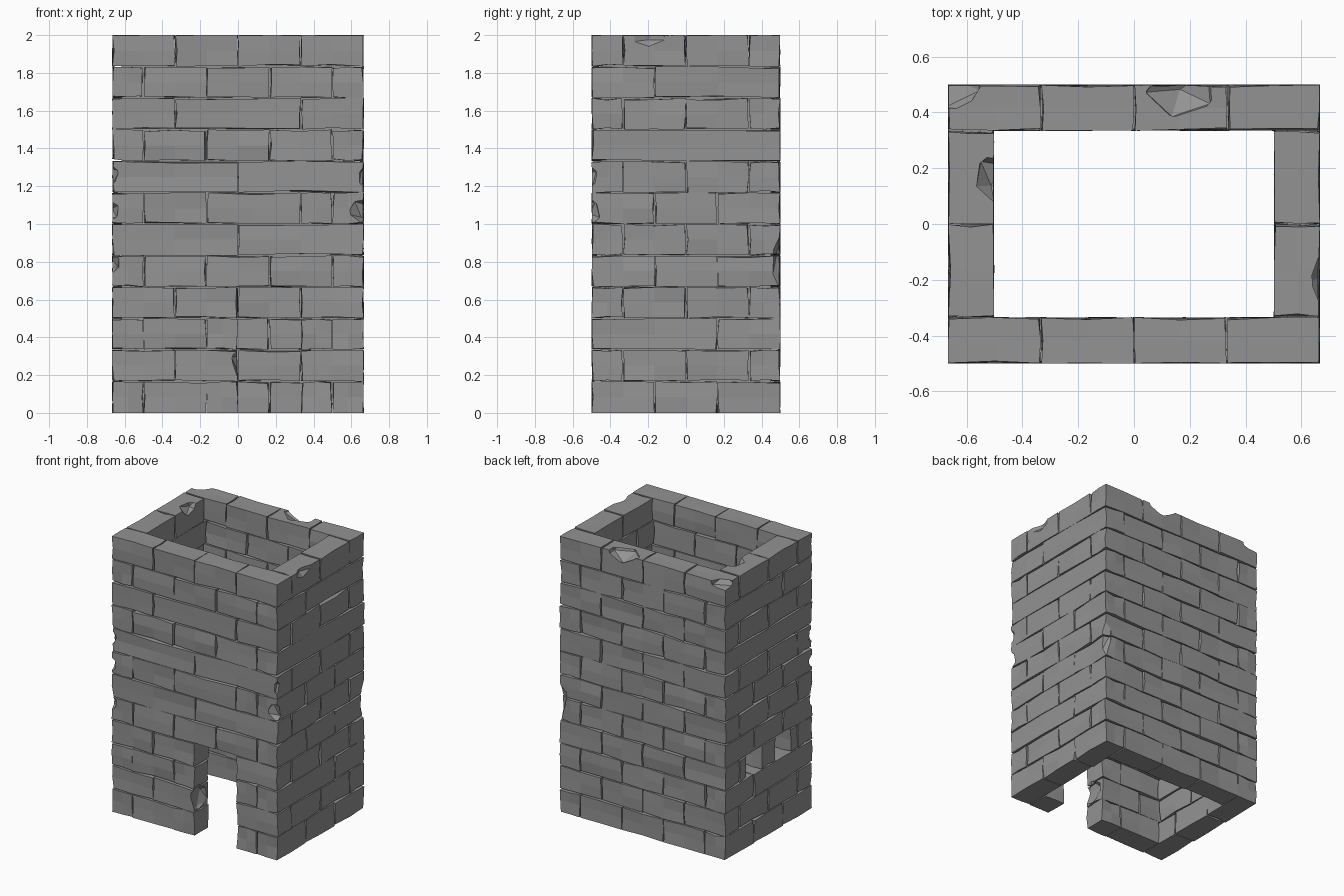
import bpy, bmesh, random
from mathutils import Matrix, Vector, Euler

if "Cube" in bpy.data.objects:
    bpy.data.objects.remove(bpy.data.objects["Cube"])

random.seed(7)
U = 1 / 6  # brick module: wall thickness and course height

stone = bpy.data.materials.new("dark_stone")
stone.diffuse_color = (0.29, 0.29, 0.29, 1)
stone.use_nodes = True
stone.node_tree.nodes["Principled BSDF"].inputs["Base Color"].default_value = stone.diffuse_color


def make_object(name, bm):
    bmesh.ops.recalc_face_normals(bm, faces=bm.faces)
    mesh = bpy.data.meshes.new(name)
    bm.to_mesh(mesh)
    bm.free()
    mesh.materials.append(stone)
    obj = bpy.data.objects.new(name, mesh)
    bpy.context.collection.objects.link(obj)
    return obj


def box(bm, lo, hi):
    """Box between two corners given in brick modules."""
    lo, hi = Vector(lo) * U, Vector(hi) * U
    m = Matrix.Translation((lo + hi) / 2) @ Matrix.Diagonal((*(hi - lo), 1))
    return bmesh.ops.create_cube(bm, size=1, matrix=m)["verts"]


def brick(bm, lo, hi):
    """Rough-hewn block: faces wander slightly inwards from the box."""
    first = len(bm.verts)
    verts = box(bm, lo, hi)
    edges = list({e for v in verts for e in v.link_edges})
    bmesh.ops.subdivide_edges(bm, edges=edges, cuts=1, use_grid_fill=True)
    bm.verts.ensure_lookup_table()
    lo, hi = Vector(lo) * U, Vector(hi) * U
    for v in bm.verts[first:]:
        for a in range(3):
            push = 0.0006 + 0.011 * random.random() ** 2
            if a == 2 and (v.co.z < 1e-4 or v.co.z > 1.9999):
                push = 0 if v.co.z < 1 else push * 0.3
            if abs(v.co[a] - lo[a]) < 1e-4:
                v.co[a] += push
            elif abs(v.co[a] - hi[a]) < 1e-4:
                v.co[a] -= push


# Vertical joints of each course, bottom to top, in modules
FRONT = [(-1, 0, 2), (-2, 0, 2), (-1, 0, 2), (-2, 0, 2), (-1, 1), (0,),
         (-1, 2), (0,), (-1, 1), (-2, 2), (-1, 1), (-2, 0, 2)]
SIDE = [(-1, 1), (0,), (1,), (0,), (-1, 1), (0,),
        (-1, 1), (0,), (), (0,), (-1,), (0,)]

# Brick courses, corners alternately bonded
bm = bmesh.new()
for z in range(12):
    fx, sy = (3, 3) if z % 2 == 0 else (4, 2)
    back = (-1, 1) if z % 2 == 0 else (-2, 0, 2)
    left = (-1.5, -0.5, 0.5, 1.5) if z == 3 else SIDE[z]

    def spans(end, joints):
        e = [-end, *joints, end]
        return list(zip(e, e[1:]))

    for a, b in spans(fx, FRONT[z]):
        if not (z < 4 and (a, b) == (0, 2)):  # doorway
            brick(bm, (a, -3, z), (b, -2, z + 1))
    for a, b in spans(fx, back):
        brick(bm, (a, 2, z), (b, 3, z + 1))
    for a, b in spans(sy, SIDE[z]):
        brick(bm, (3, a, z), (4, b, z + 1))
    for a, b in spans(sy, left):
        if not (z == 3 and (a, b) in ((-1.5, -0.5), (0.5, 1.5))):  # two windows
            brick(bm, (-4, a, z), (-3, b, z + 1))
bricks = make_object("brick_walls", bm)

# Broken-off chips: centre and radii
CHIPS = [
    ((.17, .48, 2.03), (.14, .11, .10)), ((-.66, .52, 2.02), (.14, .13, .07)),
    ((-.50, .16, 2.02), (.07, .10, .08)), ((.69, -.20, 2.0), (.06, .11, .08)),
    ((.69, .52, .77), (.08, .08, .22)), ((-.685, -.51, 1.26), (.06, .06, .07)),
    ((.69, -.52, 1.06), (.12, .07, .08)), ((-.685, -.51, 1.07), (.06, .06, .06)),
    ((.69, -.51, 1.25), (.06, .05, .07)), ((-.69, -.52, .79), (.08, .06, .07)),
    ((.01, -.45, .25), (.045, .12, .11)),
]
bm = bmesh.new()
for pos, radii in CHIPS:
    turn = Euler([random.uniform(-.3, .3) for _ in range(3)]).to_matrix().to_4x4()
    m = Matrix.Translation(pos) @ turn @ Matrix.Diagonal((*radii, 1))
    bmesh.ops.create_icosphere(bm, subdivisions=1, radius=1, matrix=m)
cutter = make_object("chip_cutter", bm)
cutter.hide_render = True
mod = bricks.modifiers.new("chips", "BOOLEAN")
mod.operation, mod.solver, mod.object = "DIFFERENCE", "EXACT", cutter
bpy.context.view_layer.objects.active = bricks
bpy.ops.object.modifier_apply(modifier=mod.name)
bpy.data.objects.remove(cutter)

# Mortar core hidden inside the walls so the joints stay closed
bm = bmesh.new()
for lo, hi in [
    ((-3.7, 2.3, .3), (3.7, 2.7, 11.3)),      # back
    ((3.3, -2.7, .3), (3.7, 2.7, 11.3)),      # right
    ((-3.7, -2.7, .3), (-3.3, 2.7, 2.7)),     # left, below windows
    ((-3.7, -2.7, 4.3), (-3.3, 2.7, 11.3)),   # left, above windows
    ((-3.7, -2.7, .3), (-.4, -2.3, 11.3)),    # front, left of door
    ((2.3, -2.7, .3), (3.7, -2.3, 11.3)),     # front, right of door
    ((-.4, -2.7, 4.3), (2.3, -2.3, 11.3)),    # above door
]:
    box(bm, lo, hi)
make_object("mortar_core", bm)
